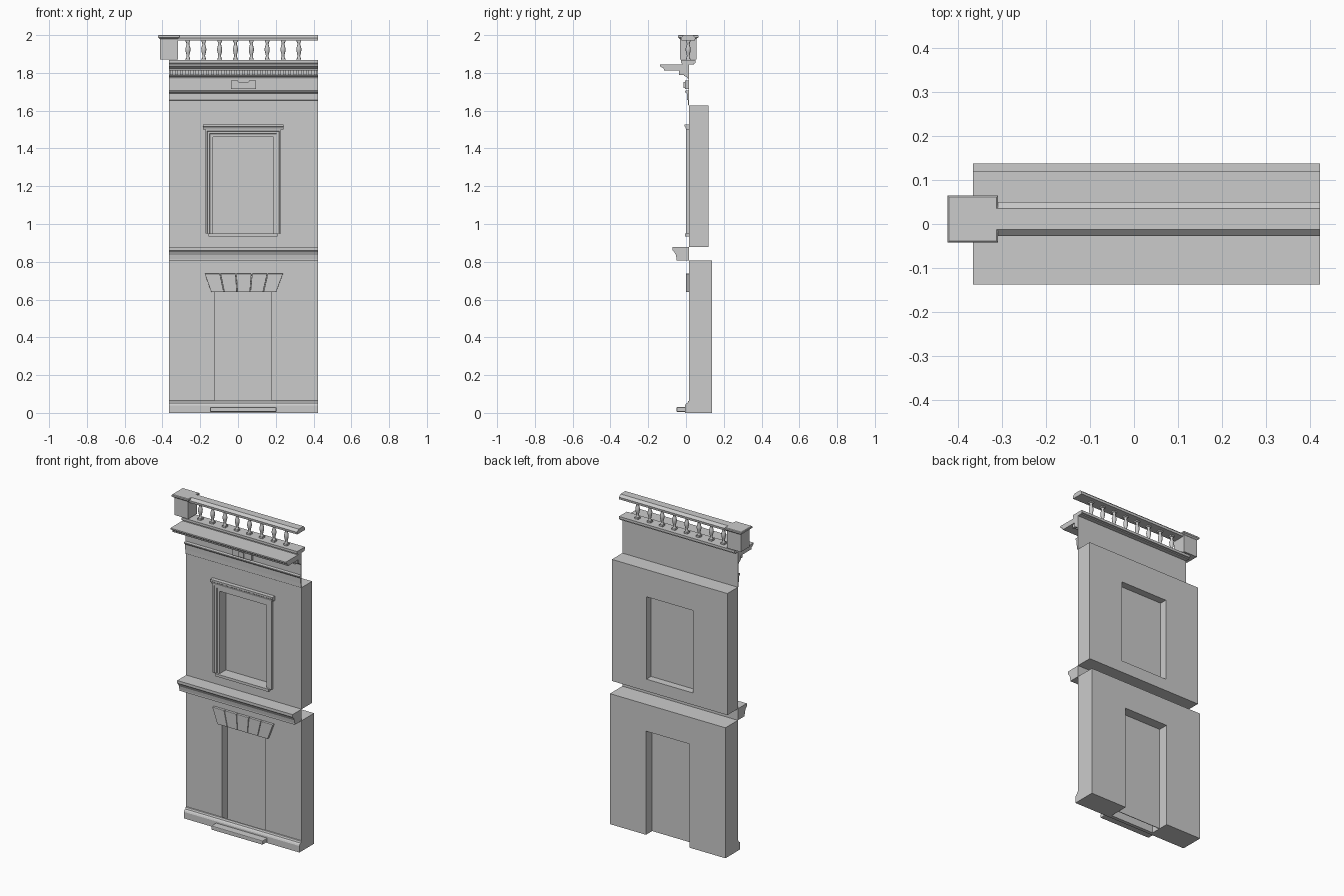
import bpy, bmesh, math

X0, X1 = -0.366, 0.423      # wall ends
WF = 0.017                  # wall front plane
CX = (X0 + X1) / 2


def finish(bm, name):
    bmesh.ops.recalc_face_normals(bm, faces=bm.faces)
    me = bpy.data.meshes.new(name)
    bm.to_mesh(me)
    bm.free()
    ob = bpy.data.objects.new(name, me)
    bpy.context.collection.objects.link(ob)
    return ob


def loft(name, rings):
    """Skin closed rings of equal length and cap both ends."""
    bm = bmesh.new()
    vs = [[bm.verts.new(p) for p in r] for r in rings]
    n = len(vs[0])
    for a, b in zip(vs, vs[1:]):
        for i in range(n):
            j = (i + 1) % n
            bm.faces.new((a[i], a[j], b[j], b[i]))
    bm.faces.new(vs[0])
    bm.faces.new(vs[-1])
    return finish(bm, name)


def run(name, profile, x0=X0, x1=X1):
    """Extrude a (y, z) profile along x."""
    return loft(name, [[(x, y, z) for y, z in profile] for x in (x0, x1)])


def slab(name, outline, y0, y1):
    """Extrude an (x, z) outline along y."""
    return loft(name, [[(x, y, z) for x, z in outline] for y in (y0, y1)])


def box(name, x0, x1, y0, y1, z0, z1):
    return slab(name, [(x0, z0), (x1, z0), (x1, z1), (x0, z1)], y0, y1)


def bevel(ob, w):
    m = ob.modifiers.new("bevel", 'BEVEL')
    m.width = w
    m.segments = 2


# Ground floor wall with door opening
DX0, DX1, DZ = -0.122, 0.177, 0.64
slab("lower_wall", [(X0, 0), (DX0, 0), (DX0, DZ), (DX1, DZ), (DX1, 0),
                    (X1, 0), (X1, 0.806), (X0, 0.806)], WF, 0.138)
box("door_panel", DX0, DX1, 0.074, 0.078, 0, DZ)
run("plinth", [(WF, 0), (-0.005, 0), (-0.005, 0.04), (-0.001, 0.048),
               (0.008, 0.053), (0.012, 0.063), (WF, 0.065)])
bevel(box("door_step", -0.148, 0.203, -0.05, 0.0, 0.005, 0.03), 0.004)

# Five flared blocks above the door
for i in range(5):
    def at(a, b, t):
        return a + (b - a) * t
    l, r = i / 5 + 0.004, (i + 1) / 5 - 0.004
    v = slab("arch_block", [(at(-0.143, 0.203, l), DZ), (at(-0.143, 0.203, r), DZ),
                            (at(-0.178, 0.24, r), 0.737), (at(-0.178, 0.24, l), 0.737)],
             0.0, WF)
    bevel(v, 0.002)

# Moulded band between floors
run("string_course", [(WF, 0.806), (-0.05, 0.806), (-0.05, 0.815), (-0.053, 0.835),
                      (-0.062, 0.852), (-0.071, 0.86), (-0.071, 0.877), (WF, 0.877)])

# Upper wall with window opening
WX0, WX1, WZ0, WZ1 = -0.132, 0.187, 0.951, 1.46
upper = box("upper_wall", X0, X1, WF, 0.119, 0.877, 1.628)
cut = box("window_cutter", WX0, WX1, -0.1, 0.3, WZ0, WZ1)
cut.hide_render = True
cut.hide_set(True)
m = upper.modifiers.new("opening", 'BOOLEAN')
m.object = cut
m.solver = 'EXACT'
box("window_panel", WX0, WX1, 0.070, 0.074, WZ0, WZ1)

# Mitred window surround: (outward offset, y) profile swept up, across and down
prof = [(0, WF), (0, 0.009), (0.016, 0.009), (0.018, 0.004), (0.03, 0.004),
        (0.032, 0.0), (0.041, 0.0), (0.041, WF)]
path = [(WX0, WZ0, -1, 0), (WX0, WZ1, -1, 1), (WX1, WZ1, 1, 1), (WX1, WZ0, 1, 0)]
loft("window_surround", [[(x + o * sx, y, z + o * sz) for o, y in prof]
                         for x, z, sx, sz in path])
run("window_cap", [(WF, 1.5), (0.0, 1.5), (-0.004, 1.513), (-0.008, 1.516),
                   (-0.008, 1.527), (WF, 1.527)], -0.185, 0.24)
box("window_sill", -0.155, 0.21, -0.004, WF, 0.935, 0.951)

# Frieze, architrave and ornament
box("frieze", X0, X1, 0.012, WF, 1.628, 1.85)
run("architrave", [(0.013, 1.63), (0.010, 1.63), (0.010, 1.655), (0.006, 1.657),
                   (0.005, 1.69), (-0.006, 1.699), (-0.006, 1.705), (0.013, 1.707)])
slab("frieze_ornament", [(-0.037, 1.715), (0.095, 1.715), (0.095, 1.76), (0.06, 1.76),
                         (0.056, 1.752), (0.002, 1.752), (-0.002, 1.76), (-0.037, 1.76)],
     -0.005, 0.012)
box("ornament_centre", 0.013, 0.045, -0.012, 0.0, 1.72, 1.752)

# Cornice with dentils
run("cornice", [(WF, 1.77), (0.008, 1.77), (0.004, 1.778), (-0.008, 1.783),
                (-0.014, 1.79), (-0.014, 1.812), (-0.115, 1.812), (-0.119, 1.824),
                (-0.132, 1.832), (-0.138, 1.836), (-0.138, 1.844), (WF, 1.844)])
count = 29
for i in range(count):
    x = X0 + (i + 0.5) * (X1 - X0) / count
    box("dentil", x - 0.008, x + 0.008, -0.038, -0.012, 1.79, 1.813)

# Balustrade base and handrail
BY = 0.0115
run("balustrade_base", [(-0.02, 1.844), (-0.02, 1.85), (-0.027, 1.852), (-0.027, 1.867),
                        (0.05, 1.867), (0.05, 1.852), (0.043, 1.85), (0.043, 1.844)])
run("handrail", [(-0.025, 1.972), (-0.027, 1.986), (-0.012, 2.0),
                 (0.035, 2.0), (0.05, 1.986), (0.048, 1.972)])

# Turned balusters
turn = [(0.011, 1.876), (0.009, 1.882), (0.0065, 1.889), (0.009, 1.9), (0.013, 1.917),
        (0.0135, 1.928), (0.010, 1.942), (0.0065, 1.953), (0.009, 1.958), (0.0095, 1.965)]
for i in range(8):
    x = -0.265 + i * 0.0839
    b = loft("baluster", [[(x + r * math.cos(k * math.tau / 16),
                            BY + r * math.sin(k * math.tau / 16), z)
                           for k in range(16)] for r, z in turn])
    for p in b.data.polygons:
        p.use_smooth = len(p.vertices) == 4
    for z0, z1 in ((1.867, 1.877), (1.964, 1.973)):
        box("baluster_block", x - 0.012, x + 0.012, BY - 0.012, BY + 0.012, z0, z1)

# End post with cap
box("post", -0.413, -0.318, -0.032, 0.055, 1.872, 1.988)
px, py = -0.3665, BY
loft("post_cap", [[(px + sx * a, py + sy * b, z) for sx, sy in ((-1, -1), (1, -1), (1, 1), (-1, 1))]
                  for a, b, z in ((0.048, 0.044, 1.98), (0.0575, 0.0535, 1.988),
                                  (0.0575, 0.0535, 1.997), (0.054, 0.05, 2.0))])
